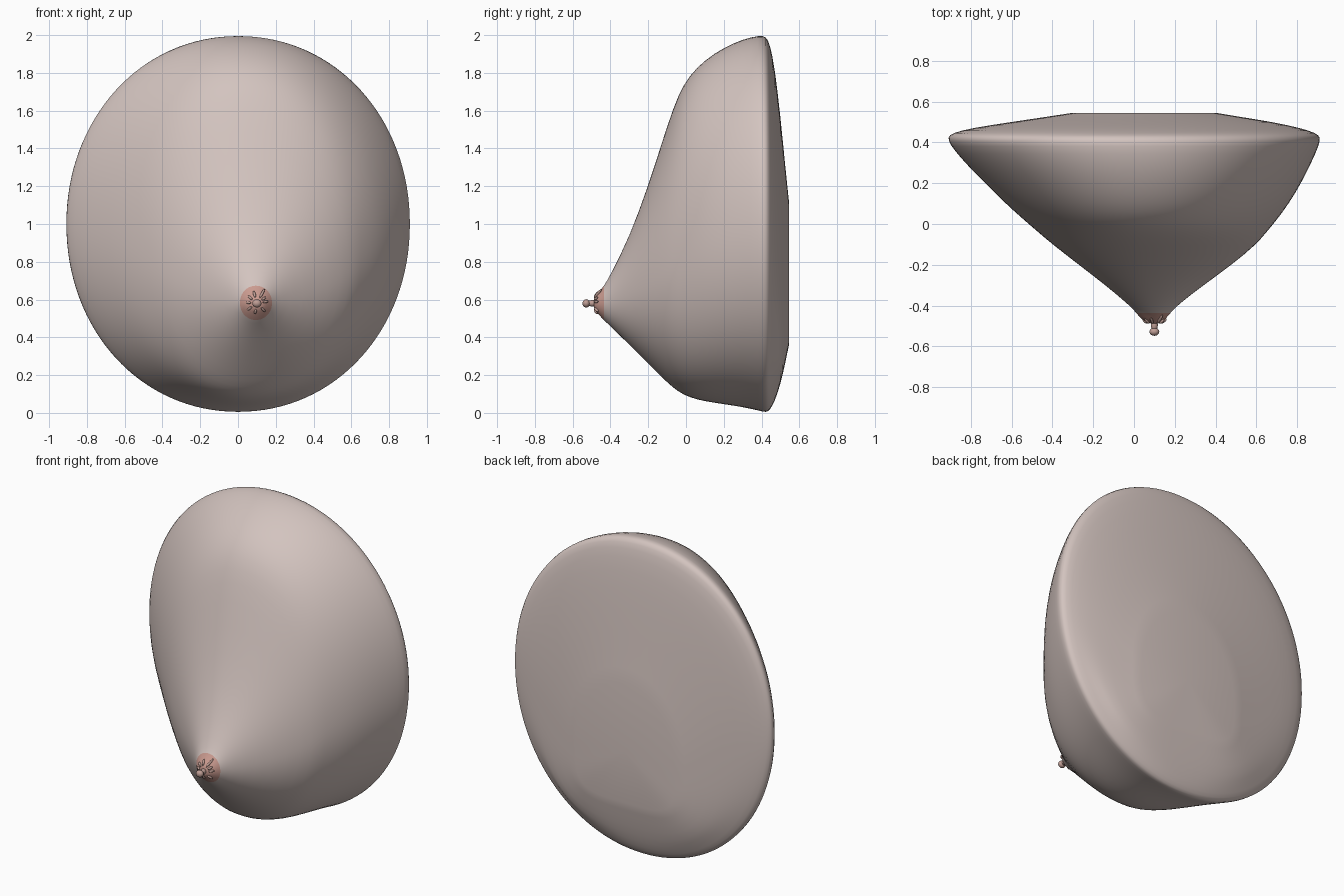
import bpy, bmesh, math
from mathutils import Vector

if "Cube" in bpy.data.objects:
    bpy.data.objects.remove(bpy.data.objects["Cube"], do_unlink=True)


def material(name, rgb):
    m = bpy.data.materials.new(name)
    m.use_nodes = True
    m.diffuse_color = (*rgb, 1)
    bsdf = m.node_tree.nodes["Principled BSDF"]
    bsdf.inputs["Base Color"].default_value = (*rgb, 1)
    bsdf.inputs["Roughness"].default_value = 0.6
    return m


SHELL = material("pale beige", (0.65, 0.55, 0.52))
PINK = material("dusty pink", (0.60, 0.33, 0.28))
KNOB = material("rosy beige", (0.52, 0.34, 0.30))
SEGMENTS = 64

# Cross-sections from tip to back: y, left x, right x, bottom z, top z, centre z
SECTIONS = [
    (-0.485, 0.07, 0.13, 0.55, 0.61, 0.58),
    (-0.47, 0.04, 0.15, 0.53, 0.63, 0.58),
    (-0.435, 0.01, 0.18, 0.49, 0.67, 0.58),
    (-0.40, -0.02, 0.21, 0.46, 0.73, 0.59),
    (-0.30, -0.14, 0.34, 0.36, 0.93, 0.62),
    (-0.20, -0.27, 0.48, 0.26, 1.20, 0.68),
    (-0.10, -0.40, 0.60, 0.16, 1.52, 0.75),
    (-0.04, -0.47, 0.65, 0.11, 1.69, 0.81),
    (0.02, -0.54, 0.70, 0.08, 1.79, 0.86),
    (0.10, -0.63, 0.76, 0.06, 1.87, 0.91),
    (0.20, -0.73, 0.82, 0.045, 1.935, 0.95),
    (0.30, -0.83, 0.87, 0.03, 1.98, 0.98),
    (0.39, -0.905, 0.91, 0.01, 2.0, 1.0),
    (0.425, -0.915, 0.915, 0.0, 1.995, 1.0),
    (0.445, -0.895, 0.895, 0.015, 1.95, 1.0),
    (0.47, -0.80, 0.82, 0.06, 1.83, 0.96),
    (0.50, -0.60, 0.68, 0.15, 1.57, 0.85),
    (0.525, -0.43, 0.52, 0.26, 1.31, 0.72),
    (0.545, -0.30, 0.40, 0.36, 1.12, 0.64),
]


def section_points(y, x0, x1, z0, z1, zc):
    # Rounded outline; the last sections flatten along the bottom
    xc = 0.10 * max(0, (0.40 - y) / 0.88) if y < 0.40 else (x0 + x1) / 2
    flat = max(0, (y - 0.47) / 0.075)
    points = []
    for i in range(SEGMENTS):
        a = 2 * math.pi * i / SEGMENTS
        c, s = math.cos(a), math.sin(a)
        power = 2.05 + (2.0 * flat if s < 0 else 0)
        px = math.copysign(abs(c) ** (2 / power), c)
        pz = math.copysign(abs(s) ** (2 / power), s)
        points.append((xc + px * (x1 - xc if c > 0 else xc - x0), y,
                       zc + pz * (z1 - zc if s > 0 else zc - z0)))
    return points


# Body: lofted shell with a pink patch at the tip
bm = bmesh.new()
rings = [[bm.verts.new(p) for p in section_points(*s)] for s in SECTIONS]
for k in range(len(rings) - 1):
    for i in range(SEGMENTS):
        j = (i + 1) % SEGMENTS
        f = bm.faces.new((rings[k][i], rings[k][j], rings[k + 1][j], rings[k + 1][i]))
        f.material_index = 1 if k < 2 else 0
tip = bm.verts.new((0.10, -0.49, 0.58))
for i in range(SEGMENTS):
    bm.faces.new((tip, rings[0][(i + 1) % SEGMENTS], rings[0][i])).material_index = 1

# Flat back patch
bm.faces.new(rings[-1])
crease = bm.edges.layers.float.new("crease_edge")
for e in bm.edges:
    if all(v in rings[-1] for v in e.verts):
        e[crease] = 1.0
bmesh.ops.recalc_face_normals(bm, faces=bm.faces)
for f in bm.faces:
    f.smooth = True
mesh = bpy.data.meshes.new("shell_body")
bm.to_mesh(mesh)
bm.free()
body = bpy.data.objects.new("shell_body", mesh)
bpy.context.collection.objects.link(body)
mesh.materials.append(SHELL)
mesh.materials.append(PINK)
sub = body.modifiers.new("smooth", "SUBSURF")
sub.levels = sub.render_levels = 1


def ellipsoid(name, centre, size, direction=None):
    bpy.ops.mesh.primitive_uv_sphere_add(segments=16, ring_count=10, radius=1, location=centre)
    ob = bpy.context.object
    ob.name = name
    ob.scale = size
    if direction is not None:
        ob.rotation_euler = direction.to_track_quat("Z", "Y").to_euler()
    ob.data.materials.append(KNOB)
    bpy.ops.object.shade_smooth()
    return ob


# Tip knob on a short neck
ellipsoid("tip_knob", (0.10, -0.528, 0.58), (0.024, 0.02, 0.022))
ellipsoid("tip_neck", (0.10, -0.495, 0.58), (0.017, 0.03, 0.017))

# Small ridges radiating around the knob: angle in degrees, half length
RIDGES = [(10, 0.018), (35, 0.016), (62, 0.034), (105, 0.022), (140, 0.018),
          (175, 0.016), (215, 0.02), (260, 0.016), (315, 0.02)]
for n, (angle, half) in enumerate(RIDGES):
    a = math.radians(angle)
    out = Vector((math.cos(a), 0.75, math.sin(a))).normalized()
    start = Vector((0.10 + 0.032 * math.cos(a), -0.487, 0.58 + 0.032 * math.sin(a)))
    ellipsoid(f"tip_ridge_{n + 1}", start + out * half, (0.007, 0.007, half), out)
